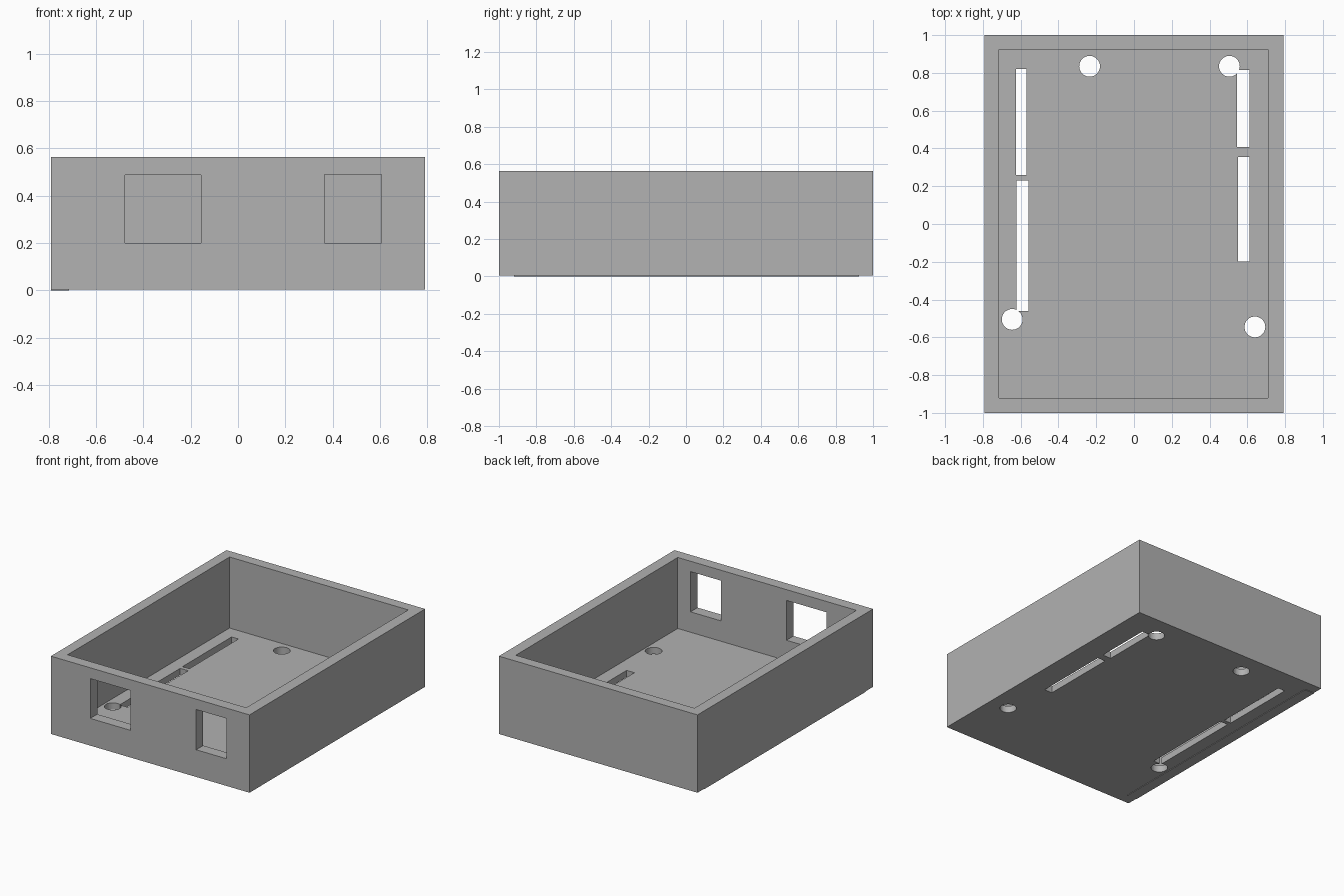
import bpy

cube = bpy.data.objects.get("Cube")
if cube:
    bpy.data.objects.remove(cube, do_unlink=True)

# Material
grey = bpy.data.materials.new("plain_grey")
grey.use_nodes = True
colour = (0.445, 0.445, 0.445, 1)
grey.diffuse_color = colour
grey.node_tree.nodes["Principled BSDF"].inputs["Base Color"].default_value = colour


def box(name, x, y, z):
    """Box from its (min, max) range on each axis."""
    bpy.ops.mesh.primitive_cube_add(size=1, location=[sum(r) / 2 for r in (x, y, z)])
    ob = bpy.context.object
    ob.name = name
    ob.scale = [r[1] - r[0] for r in (x, y, z)]
    bpy.ops.object.transform_apply(location=True, rotation=False, scale=True)
    ob.data.materials.append(grey)
    return ob


def cut(target, cutter):
    """Subtract the cutter from the target, then delete it."""
    mod = target.modifiers.new("cut", 'BOOLEAN')
    mod.operation = 'DIFFERENCE'
    mod.solver = 'EXACT'
    mod.object = cutter
    bpy.context.view_layer.objects.active = target
    bpy.ops.object.modifier_apply(modifier=mod.name)
    bpy.data.objects.remove(cutter, do_unlink=True)


# Overall and inner extents
X, Y, TOP, LIFT, FLOOR = 0.792, 1.0, 0.565, 0.004, 0.053
LEFT, RIGHT, FRONT, BACK = -0.715, 0.71, -0.92, 0.925

# Tray walls and floor
floor = box("floor", (LEFT, RIGHT), (FRONT, BACK), (LIFT, FLOOR))
front_wall = box("front_wall", (-X, X), (-Y, FRONT), (LIFT, TOP))
box("back_wall", (-X, X), (BACK, Y), (LIFT, TOP))
box("right_wall", (-X, LEFT), (FRONT, BACK), (0, TOP))
box("left_wall", (RIGHT, X), (FRONT, BACK), (LIFT, TOP))

# Connector windows in the front wall
for x, top in (((-0.478, -0.157), 0.487), ((0.367, 0.608), 0.49)):
    cut(front_wall, box("window_cutter", x, (-1.1, -0.8), (0.2, top)))

# Pin header slots in the floor
slots = (
    ((-0.625, -0.57), (0.26, 0.82)),
    ((-0.622, -0.558), (-0.46, 0.23)),
    ((0.545, 0.612), (0.407, 0.815)),
    ((0.55, 0.612), (-0.198, 0.355)),
)
for x, y in slots:
    cut(floor, box("slot_cutter", x, y, (-0.1, 0.2)))

# Round screw holes in the floor
for x, y in ((-0.235, 0.835), (0.505, 0.835), (-0.645, -0.505), (0.64, -0.545)):
    bpy.ops.mesh.primitive_cylinder_add(vertices=48, radius=0.055, depth=0.4, location=(x, y, 0))
    cut(floor, bpy.context.object)
